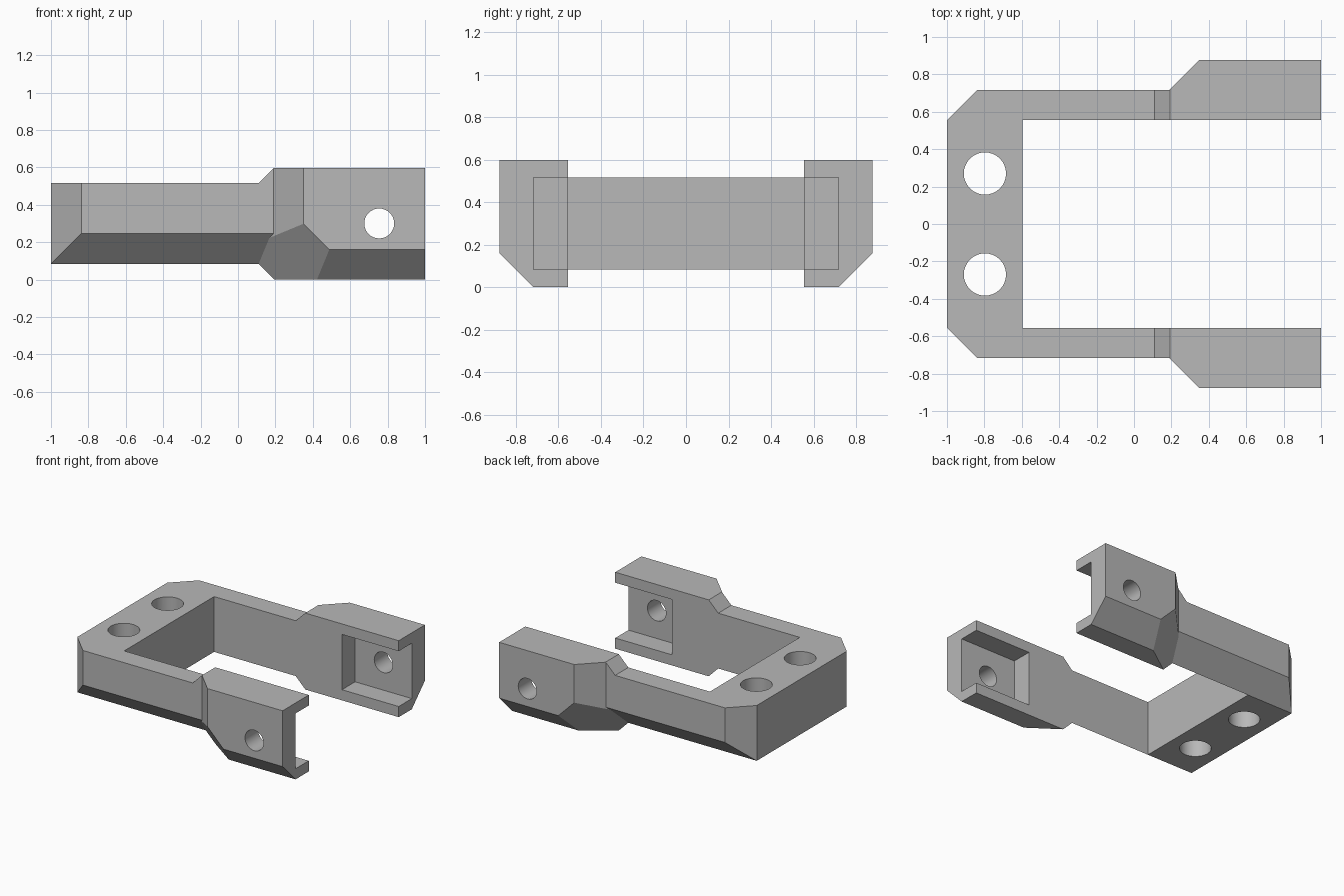
import bpy
import bmesh
from mathutils import Vector, Matrix

cube = bpy.data.objects.get("Cube")
if cube:
    bpy.data.objects.remove(cube, do_unlink=True)

grey = bpy.data.materials.new("plain_grey")
grey.use_nodes = True
colour = (0.48, 0.48, 0.48, 1)
grey.diffuse_color = colour
grey.node_tree.nodes["Principled BSDF"].inputs["Base Color"].default_value = colour


def make_object(name, bm):
    bmesh.ops.recalc_face_normals(bm, faces=bm.faces)
    mesh = bpy.data.meshes.new(name)
    bm.to_mesh(mesh)
    bm.free()
    mesh.materials.append(grey)
    obj = bpy.data.objects.new(name, mesh)
    bpy.context.collection.objects.link(obj)
    return obj


def block(name, low, high, cuts=()):
    """Box between two corners, trimmed to normal . p <= d for each cut."""
    low, high = Vector(low), Vector(high)
    bm = bmesh.new()
    bmesh.ops.create_cube(bm, size=1)
    for v in bm.verts:
        v.co = (low + high) / 2 + v.co * (high - low)
    for normal, d in cuts:
        n = Vector(normal)
        bmesh.ops.bisect_plane(bm, geom=bm.verts[:] + bm.edges[:] + bm.faces[:],
                               plane_co=n * (d / n.length_squared), plane_no=n,
                               clear_outer=True, dist=1e-5)
        bmesh.ops.holes_fill(bm, edges=[e for e in bm.edges if e.is_boundary], sides=0)
    return make_object(name, bm)


def rod(name, centre, radius, depth, axis):
    bm = bmesh.new()
    turn = Matrix.Rotation(1.5707963, 4, "X") if axis == "Y" else Matrix()
    bmesh.ops.create_cone(bm, cap_ends=True, segments=32, radius1=radius,
                          radius2=radius, depth=depth,
                          matrix=Matrix.Translation(centre) @ turn)
    return make_object(name, bm)


def combine(target, other, operation):
    other.hide_render = True
    mod = target.modifiers.new(operation.lower(), "BOOLEAN")
    mod.operation, mod.solver, mod.object = operation, "EXACT", other
    with bpy.context.temp_override(object=target, active_object=target):
        bpy.ops.object.modifier_apply(modifier=mod.name)
    bpy.data.objects.remove(other, do_unlink=True)


INNER, ARM, PAD = 0.555, 0.717, 0.878
LOW, HIGH, TOP = 0.083, 0.515, 0.597

# Frame block with chamfered lower sides and back corners
frame_cuts = []
for s in (-1, 1):
    frame_cuts += [((0, s, -1), INNER - LOW), ((-1, s, 0), INNER + 1)]
bracket = block("clamp_bracket", (-1, -ARM, LOW), (0.4, ARM, HIGH), frame_cuts)

# Thick faceted end pads and the ramped necks leading up to them
ramp = ((-1, 0, 1), HIGH - 0.11)
for s in (-1, 1):
    neck = block("neck", (0, min(s * 0.5, s * ARM), 0.4), (0.4, max(s * 0.5, s * ARM), TOP), [ramp])
    combine(bracket, neck, "UNION")
    pad = block("end_pad", (0.02, min(s * 0.5, s * PAD), 0), (1, max(s * 0.5, s * PAD), TOP), [
        ramp,
        ((0, s, -1), ARM),
        ((-1, s, 0), ARM - 0.19),
        ((-1, s * 1.414, -1), 1.414 * INNER - 0.11 - LOW),
    ])
    combine(bracket, pad, "UNION")

# Opening between the arms
combine(bracket, block("opening", (-0.595, -INNER, -0.5), (1.5, INNER, 1)), "DIFFERENCE")

# Open-ended pockets, pad holes and bridge holes
for s in (-1, 1):
    pocket = block("pocket", (0.51, min(s * 0.4, s * ARM), LOW), (1.5, max(s * 0.4, s * ARM), HIGH))
    combine(bracket, pocket, "DIFFERENCE")
    combine(bracket, rod("pad_hole", (0.755, s * 0.8, 0.3), 0.08, 0.5, "Y"), "DIFFERENCE")
    combine(bracket, rod("bridge_hole", (-0.797, s * 0.27, 0.3), 0.113, 1, "Z"), "DIFFERENCE")

bpy.ops.object.select_all(action="DESELECT")
bracket.select_set(True)
bpy.context.view_layer.objects.active = bracket
bpy.ops.object.shade_smooth_by_angle(angle=0.35)
